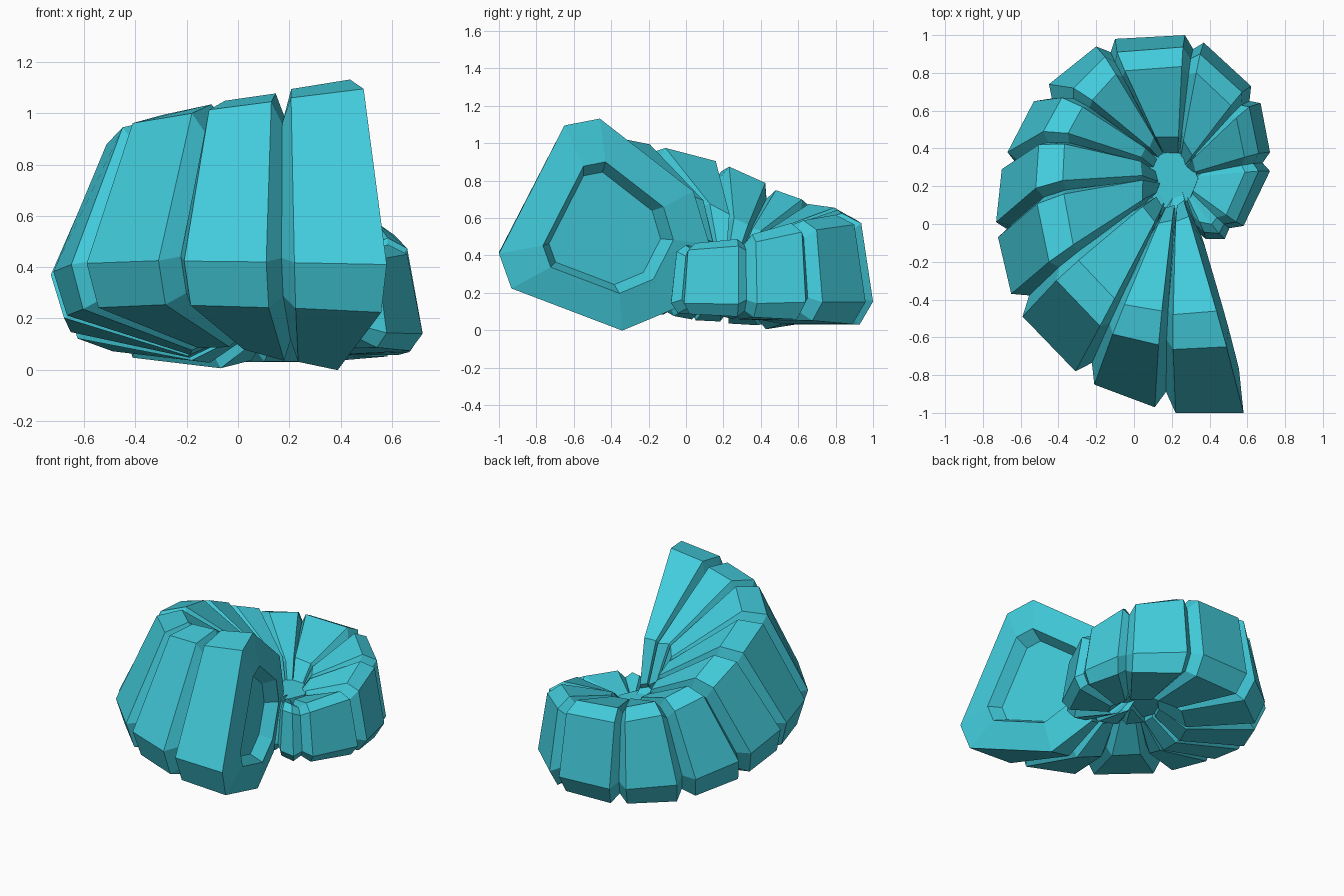
import bpy, bmesh
from mathutils import Vector

if "Cube" in bpy.data.objects:
    bpy.data.objects.remove(bpy.data.objects["Cube"])

teal = bpy.data.materials.new("shell_teal")
teal.diffuse_color = (0.055, 0.60, 0.71, 1)
teal.use_nodes = True
teal.node_tree.nodes["Principled BSDF"].inputs["Base Color"].default_value = teal.diffuse_color

HUB = Vector((0.23, 0.24, 0))
# Chamfered cross-section: u runs inward, v runs up the outer wall;
# the third value is how far a point drops on the middle chambers
SECTION = [(0, 0, 0), (.19, -.16, .11), (1.02, -.05, .07), (1.29, .27, .05),
           (1.29, .76, 0), (1.02, 1.03, 0), (.2, 1.16, 0), (0, 1, 0)]
# Per chamber: start x,y, end x,y of the outer rim, rim z, ridge z, ridge lean x,y
CHAMBERS = [
    (.58, -1.0, .22, -1.0, .41, 1.095, -.09, .35),
    (.11, -.97, -.21, -.85, .42, 1.045, .02, .33),
    (-.31, -.78, -.59, -.49, .425, 1.0, .13, .24),
    (-.65, -.37, -.72, -.07, .41, .945, .20, .17),
    (-.73, .01, -.70, .29, .37, .85, .21, .18),
    (-.67, .38, -.53, .65, .275, .715, .19, .11),
    (-.45, .74, -.20, .94, .19, .63, .13, -.02),
    (-.10, .98, .27, 1.0, .16, .59, .01, -.07),
    (.37, .96, .62, .73, .15, .565, -.02, -.06),
    (.67, .64, .72, .38, .15, .525, -.06, -.02),
    (.72, .28, .58, -.01, .14, .45, -.06, 0),
    (.48, -.08, .38, -.08, .145, .42, -.03, .03),
    (.30, -.05, .14, -.02, .16, .42, 0, .04),
    (.08, .01, .0, .12, .18, .40, .03, .03),
]


def ring(rim, ridge, swell):
    """Cross-section standing on the rim point and facing the hub."""
    up = ridge - rim
    size = up.length
    up = up.normalized()
    inward = HUB - rim
    inward.z = 0
    inward = (inward - up * inward.dot(up)).normalized()
    return [rim + (inward * u * (1 + .12 * swell) + up * (v - d * swell)) * size
            for u, v, d in SECTION]


def scaled(loop, f):
    mid = sum(loop, Vector()) / len(loop)
    return [mid + (p - mid) * f for p in loop]


def mean(a, b):
    return [(p + q) / 2 for p, q in zip(a, b)]


def make_object(name, bm):
    bmesh.ops.recalc_face_normals(bm, faces=bm.faces)
    me = bpy.data.meshes.new(name)
    bm.to_mesh(me)
    bm.free()
    me.materials.append(teal)
    ob = bpy.data.objects.new(name, me)
    bpy.context.collection.objects.link(ob)


# Two full rings per chamber, swelling towards the middle of the coil
rings = []
for i, c in enumerate(CHAMBERS):
    nxt = CHAMBERS[min(i + 1, len(CHAMBERS) - 1)]
    for x, y, t in ((c[0], c[1], 0), (c[2], c[3], .7)):
        zr, zt, dx, dy = (a + (b - a) * t for a, b in zip(c[4:], nxt[4:]))
        swell = max(.1, min(1, (i + t) / 5, (10.5 - i - t) / 3))
        rings.append(ring(Vector((x, y, zr)), Vector((x + dx, y + dy, zt)), swell))

# Bulging lip with recessed mouth, then chambers separated by pinched grooves
push = Vector((-.96, -.26, 0)) * .04
loops = [[p + push for p in scaled(rings[0], .53)],
         [p - push for p in scaled(rings[0], .62)]]
for i in range(0, len(rings), 2):
    if i:
        loops.append(scaled(mean(rings[i - 1], rings[i]), .83))
    loops += rings[i:i + 2]

bm = bmesh.new()
verts = [[bm.verts.new(p) for p in loop] for loop in loops]
for a, b in zip(verts, verts[1:]):
    for j in range(8):
        k = (j + 1) % 8
        bm.faces.new((a[j], a[k], b[k], b[j]))
bm.faces.new(verts[0])
bm.faces.new(verts[-1])
make_object("spiral_shell", bm)

# Small core that closes the middle of the coil
bm = bmesh.new()
bmesh.ops.create_cone(bm, cap_ends=True, segments=8, radius1=.17, radius2=.16, depth=.25)
bmesh.ops.translate(bm, verts=bm.verts, vec=(.18, .24, .285))
make_object("coil_core", bm)
